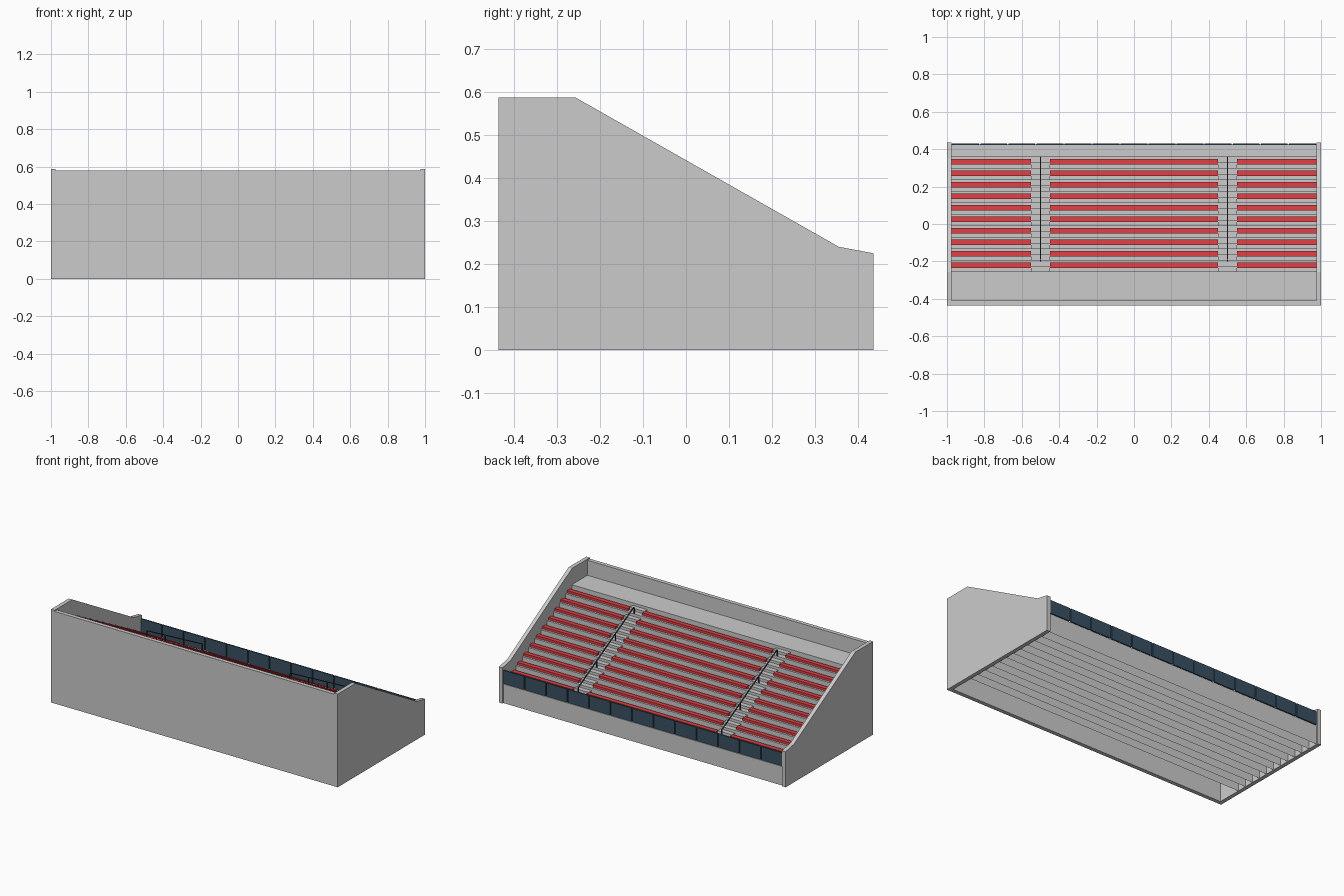
import bpy, bmesh

if "Cube" in bpy.data.objects:
    bpy.data.objects.remove(bpy.data.objects["Cube"])

H, D = 0.0332, 0.0615        # row rise and depth
Y0, Z0 = 0.36, 0.12          # front of first row, walkway level
XI = 0.975                   # inner face of the side walls


def material(name, color):
    m = bpy.data.materials.new(name)
    m.diffuse_color = color
    m.use_nodes = True
    m.node_tree.nodes["Principled BSDF"].inputs["Base Color"].default_value = m.diffuse_color
    return m


red = material("seat_red", (0.75, 0.05, 0.06, 1))
glass = material("dark_glass", (0.04, 0.08, 0.12, 1))
dark = material("rail_dark", (0.06, 0.06, 0.07, 1))


def finish(name, bm, mat=None):
    bmesh.ops.recalc_face_normals(bm, faces=bm.faces)
    me = bpy.data.meshes.new(name)
    bm.to_mesh(me)
    bm.free()
    ob = bpy.data.objects.new(name, me)
    bpy.context.collection.objects.link(ob)
    if mat:
        me.materials.append(mat)
    return ob


def add_box(bm, x0, x1, y0, y1, z0, z1, open_bottom=False):
    vs = bmesh.ops.create_cube(bm, size=1)["verts"]
    for v in vs:
        v.co = (x1 if v.co.x > 0 else x0,
                y1 if v.co.y > 0 else y0,
                z1 if v.co.z > 0 else z0)
    if open_bottom:
        low = [f for f in {f for v in vs for f in v.link_faces}
               if all(abs(v.co.z - z0) < 1e-6 for v in f.verts)]
        bmesh.ops.delete(bm, geom=low, context='FACES_ONLY')


def add_profile(bm, pts, x0, x1):
    # extrude a (y, z) outline along x
    f = bm.faces.new([bm.verts.new((x0, y, z)) for y, z in pts])
    out = bmesh.ops.extrude_face_region(bm, geom=[f])["geom"]
    for v in out:
        if isinstance(v, bmesh.types.BMVert):
            v.co.x = x1


# side walls with sloping top
outline = [(-0.435, 0), (0.435, 0), (0.435, 0.225), (0.355, 0.24),
           (-0.257, 0.587), (-0.435, 0.587)]
for name, x0, x1 in (("left_side_wall", -1, -XI), ("right_side_wall", XI, 1)):
    bm = bmesh.new()
    add_profile(bm, outline, x0, x1)
    finish(name, bm)

# rear wall
bm = bmesh.new()
add_box(bm, -XI, XI, -0.435, -0.41, 0, 0.58)
finish("rear_wall", bm)

# walkway, ten rows and upper platform, hollow underneath
bm = bmesh.new()
add_box(bm, -XI, XI, Y0, 0.427, 0, Z0, True)
for k in range(1, 11):
    add_box(bm, -XI, XI, Y0 - k * D, Y0 - (k - 1) * D, 0, Z0 + k * H, True)
add_box(bm, -XI, XI, -0.41, Y0 - 10 * D, 0, Z0 + 11 * H, True)
finish("terrace_rows", bm)

# benches in three blocks per row
bm = bmesh.new()
for k in range(1, 11):
    yc, z = Y0 - (k - 1) * D - 0.027, Z0 + k * H
    for x0, x1 in ((-XI, -0.55), (-0.45, 0.45), (0.55, XI)):
        add_box(bm, x0, x1, yc - 0.014, yc + 0.014, z, z + 0.015)
finish("benches", bm, red)

# half-height steps in both aisles
bm = bmesh.new()
for xc in (-0.5, 0.5):
    for k in range(1, 11):
        y, z = Y0 - k * D, Z0 + k * H
        add_box(bm, xc - 0.05, xc + 0.05, y, y + 0.03, z, z + H / 2)
finish("aisle_steps", bm)

# sloping handrails with posts
bm = bmesh.new()
for xc in (-0.5, 0.5):
    y1, z1 = -0.19, 0.495
    add_profile(bm, [(Y0, 0.195), (Y0, 0.201), (y1, z1), (y1, z1 - 0.006)],
                xc - 0.003, xc + 0.003)
    for i in range(4):
        y = Y0 - 0.003 - i * 3 * D
        k = i * 3 + 1
        add_box(bm, xc - 0.003, xc + 0.003, y - 0.003, y + 0.003,
                Z0 + k * H, Z0 + k * H + 0.043 if i < 3 else z1 - 0.004)
finish("aisle_handrails", bm, dark)

# glass balustrade panels along the front
bm = bmesh.new()
n = 13
w = 2 * XI / n
for i in range(n):
    x = -XI + i * w
    add_box(bm, x + 0.003, x + w - 0.003, 0.422, 0.43, Z0 + 0.004, 0.208)
finish("front_glass", bm, glass)
